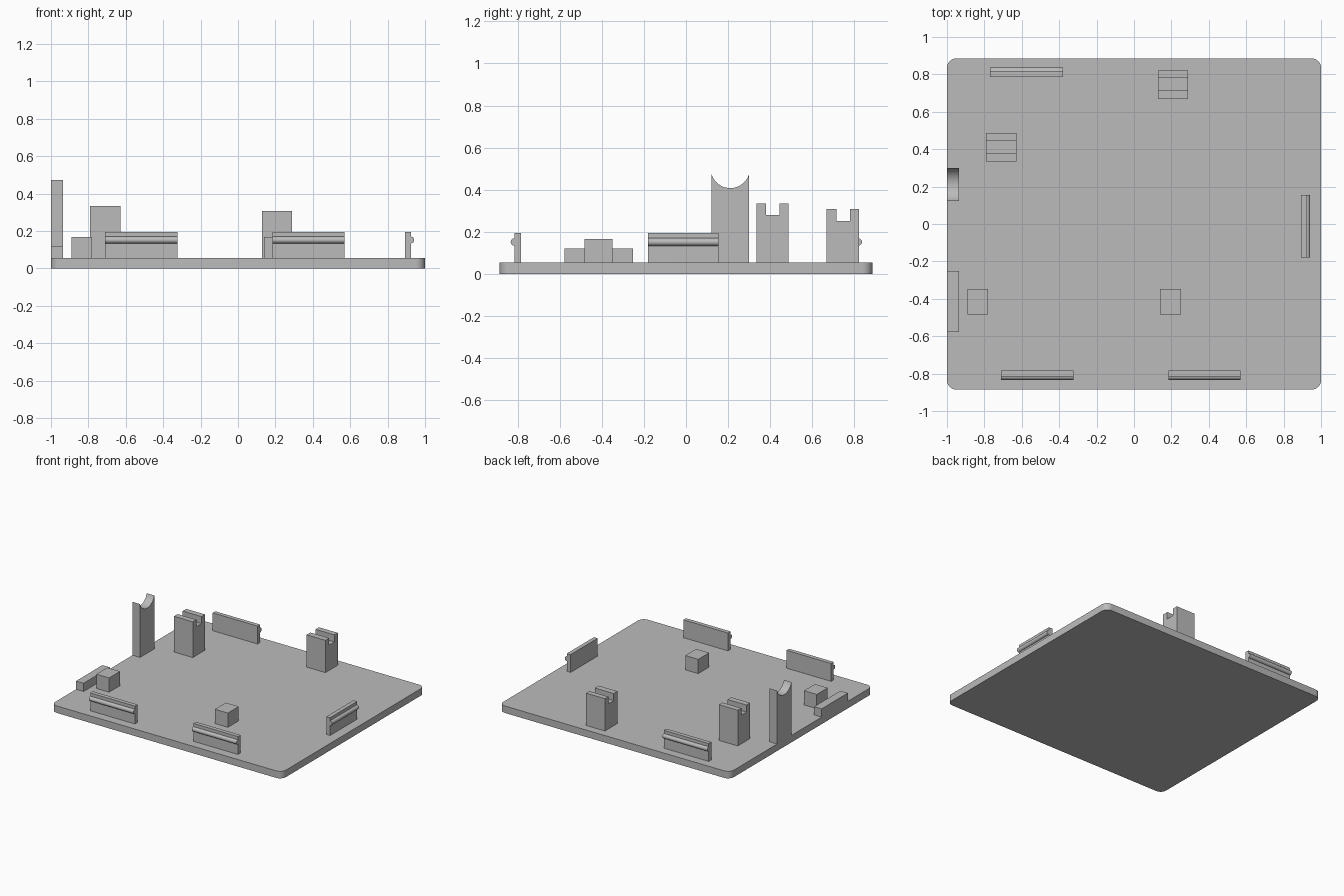
import bpy, bmesh
from math import sin, cos, pi, radians, atan2, hypot
from mathutils import Matrix, Vector

cube = bpy.data.objects.get("Cube")
if cube:
    bpy.data.objects.remove(cube)

grey = bpy.data.materials.new("plain_grey")
grey.use_nodes = True
COLOUR = (0.5, 0.5, 0.5, 1)
grey.diffuse_color = COLOUR
grey.node_tree.nodes["Principled BSDF"].inputs["Base Color"].default_value = COLOUR

T = 0.055  # plate thickness


def prism(name, outline, length, matrix=Matrix()):
    """Extrude a 2D outline by length along its local z, then place it."""
    bm = bmesh.new()
    face = bm.faces.new([bm.verts.new((a, b, 0)) for a, b in outline])
    out = bmesh.ops.extrude_face_region(bm, geom=[face])
    new = [v for v in out["geom"] if isinstance(v, bmesh.types.BMVert)]
    bmesh.ops.translate(bm, vec=(0, 0, length), verts=new)
    bmesh.ops.transform(bm, matrix=matrix, verts=bm.verts)
    bmesh.ops.recalc_face_normals(bm, faces=bm.faces)
    mesh = bpy.data.meshes.new(name)
    bm.to_mesh(mesh)
    bm.free()
    mesh.materials.append(grey)
    obj = bpy.data.objects.new(name, mesh)
    bpy.context.collection.objects.link(obj)
    bpy.ops.object.select_all(action="DESELECT")
    obj.select_set(True)
    bpy.context.view_layer.objects.active = obj
    bpy.ops.object.shade_smooth_by_angle(angle=radians(30))
    return obj


def arc(cx, cy, r, start, end, n):
    angles = [start + (end - start) * i / n for i in range(n + 1)]
    return [(cx + r * cos(a), cy + r * sin(a)) for a in angles]


def along_x(x):
    """Outline in (y, z), extruded towards +x from x."""
    return Matrix.Translation((x, 0, 0)) @ Matrix(
        ((0, 0, 1, 0), (1, 0, 0, 0), (0, 1, 0, 0), (0, 0, 0, 1)))


def box(name, x0, x1, y0, y1, top):
    prism(name, [(y0, T), (y1, T), (y1, top), (y0, top)], x1 - x0, along_x(x0))


# Base plate with rounded corners
R, HX, HY = 0.05, 1.0, 0.885
plate = []
for i, (sx, sy) in enumerate([(1, 1), (-1, 1), (-1, -1), (1, -1)]):
    plate += arc(sx * (HX - R), sy * (HY - R), R, i * pi / 2, (i + 1) * pi / 2, 8)
prism("base_plate", plate, T)


# Snap clips: thin walls with a half-round ridge on the outer side
def clip(name, centre, length, turn):
    outline = [(-0.032, T), (0, T)] + arc(0, 0.152, 0.018, -pi / 2, pi / 2, 10)
    outline += [(0, 0.195), (-0.032, 0.195)]
    place = Matrix.Translation((*centre, 0)) @ Matrix.Rotation(turn, 4, "Z")
    prism(name, outline, length, place @ along_x(-length / 2))


clip("back_clip", (-0.575, 0.818), 0.39, 0)
clip("front_right_clip", (-0.517, -0.815), 0.387, pi)
clip("front_left_clip", (0.377, -0.815), 0.387, pi)
clip("left_clip", (0.924, -0.012), 0.335, -pi / 2)


# Slotted posts
def slotted_post(name, x0, y0, y1, s0, s1, top, floor):
    outline = [(y0, T), (y1, T), (y1, top), (s1, top), (s1, floor),
               (s0, floor), (s0, top), (y0, top)]
    prism(name, outline, 0.163, along_x(x0))


slotted_post("back_slotted_post", 0.127, 0.668, 0.822, 0.715, 0.78, 0.308, 0.252)
slotted_post("side_slotted_post", -0.79, 0.335, 0.487, 0.38, 0.443, 0.335, 0.28)

# Tall cradle post with a concave top
y0, y1, top, low = 0.122, 0.299, 0.473, 0.408
half, sag = (y1 - y0) / 2, top - low
r = (half ** 2 + sag ** 2) / (2 * sag)
swing = atan2(half, r - sag)
cradle = [(y0, T), (y1, T)] + arc((y0 + y1) / 2, low + r, r,
                                  -pi / 2 + swing, -pi / 2 - swing, 20)
prism("cradle_post", cradle, 0.065, along_x(-1))

# Support blocks and the low edge bar
box("right_support_block", -0.89, -0.78, -0.483, -0.348, 0.167)
box("left_support_block", 0.138, 0.25, -0.483, -0.348, 0.167)
box("edge_bar", -1, -0.935, -0.577, -0.252, 0.12)
